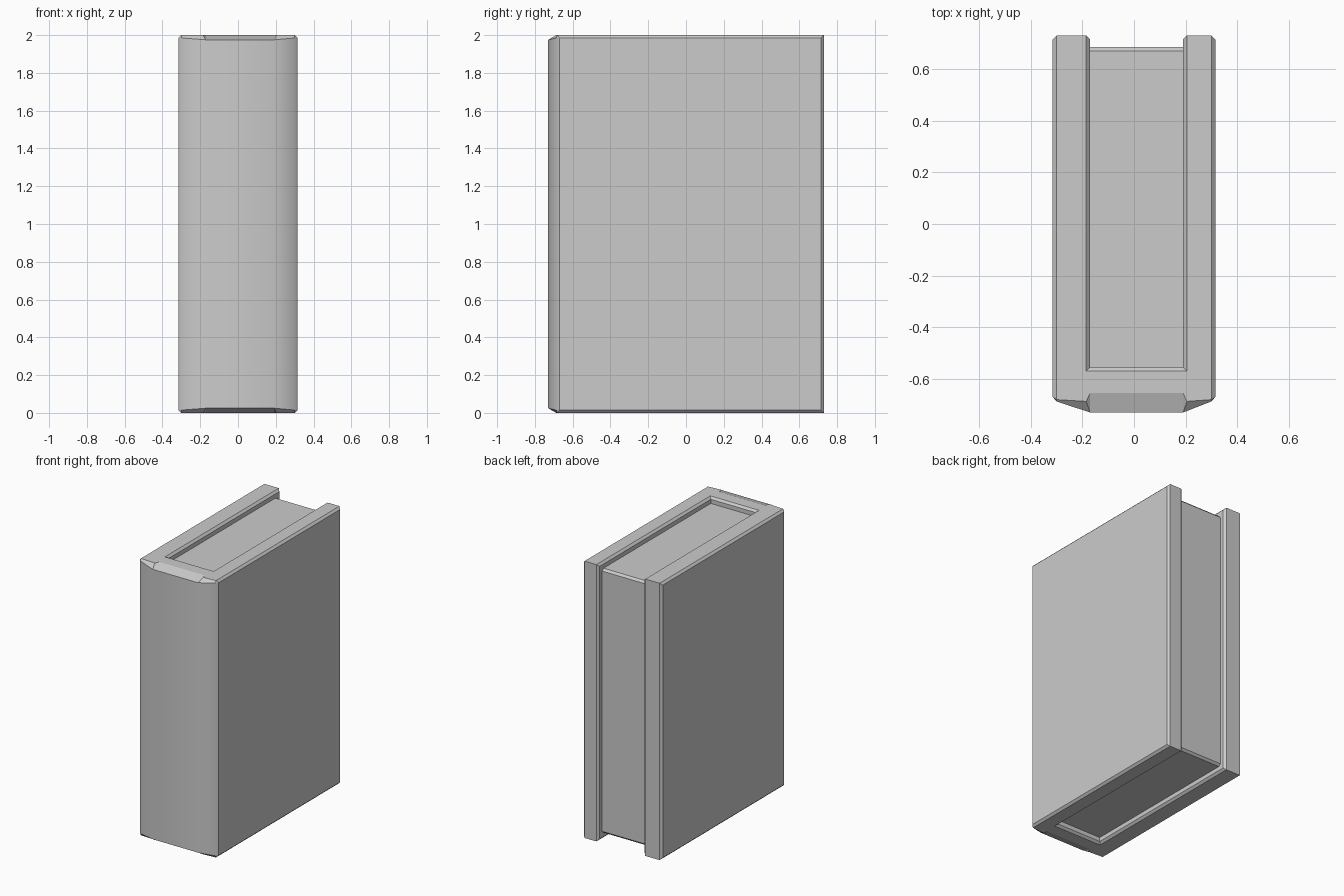
import bpy
import bmesh

if "Cube" in bpy.data.objects:
    bpy.data.objects.remove(bpy.data.objects["Cube"])

H = 2.0  # book height

# Left half of the cover outline, spine centre to inner pocket:
# (wall x, wall y, edge drop, cap x, cap y)
HALF = [
    (-0.17, -0.73, 0.025, -0.17, -0.655),
    (-0.17, -0.73, 0.025, -0.185, -0.687),
    (-0.30, -0.687, 0.015, -0.30, -0.68),
    (-0.315, -0.67, 0.015, -0.30, -0.68),
    (-0.315, 0.715, 0.015, -0.30, 0.73),
    (-0.30, 0.73, 0.015, -0.30, 0.73),
    (-0.185, 0.73, 0.015, -0.185, 0.73),
    (-0.17, 0.715, 0.015, -0.185, 0.73),
    (-0.17, -0.555, 0.015, -0.185, -0.57),
]


def flip(x):
    # Inner parts sit slightly off-centre
    return -x + (0.02 if abs(x) < 0.25 else 0.0)


def make_object(name, bm):
    mesh = bpy.data.meshes.new(name)
    bm.to_mesh(mesh)
    bm.free()
    obj = bpy.data.objects.new(name, mesh)
    bpy.context.collection.objects.link(obj)
    return obj


def build_cover():
    outline = HALF + [(flip(x), y, d, flip(cx), cy) for x, y, d, cx, cy in reversed(HALF)]
    bm = bmesh.new()
    verts = {}

    def vert(*co):
        key = tuple(round(c, 4) for c in co)
        if key not in verts:
            verts[key] = bm.verts.new(key)
        return verts[key]

    def face(points):
        loop = list(dict.fromkeys(points))
        if len(loop) > 2:
            return bm.faces.new(loop)

    low_cap = [vert(cx, cy, 0) for x, y, d, cx, cy in outline]
    low = [vert(x, y, d) for x, y, d, cx, cy in outline]
    high = [vert(x, y, H - d) for x, y, d, cx, cy in outline]
    high_cap = [vert(cx, cy, H) for x, y, d, cx, cy in outline]

    # Walls and chamfers
    for a, b in ((low_cap, low), (low, high), (high, high_cap)):
        for i in range(len(outline)):
            j = (i + 1) % len(outline)
            face([a[i], a[j], b[j], b[i]])
    # U-shaped end faces
    face(low_cap)
    face(high_cap)
    bmesh.ops.recalc_face_normals(bm, faces=bm.faces)

    # Softly rounded spine, everything else flat
    for f in bm.faces:
        c = f.calc_center_median()
        f.smooth = c.y < -0.67 and abs(c.z - H / 2) < 0.1
    return make_object("cover", bm)


def build_pages():
    bm = bmesh.new()
    bmesh.ops.create_cube(bm, size=1)
    for v in bm.verts:
        v.co.x = 0.01 + v.co.x * 0.36
        v.co.y = 0.065 + v.co.y * 1.24
        v.co.z = H / 2 + v.co.z * 1.91
    # Chamfer the top and bottom fore-edges
    edges = [e for e in bm.edges
             if all(v.co.y > 0.6 for v in e.verts)
             and abs(e.verts[0].co.z - e.verts[1].co.z) < 0.01]
    bmesh.ops.bevel(bm, geom=edges, offset=0.015, segments=1, affect='EDGES')
    return make_object("pages", bm)


build_cover()
build_pages()
